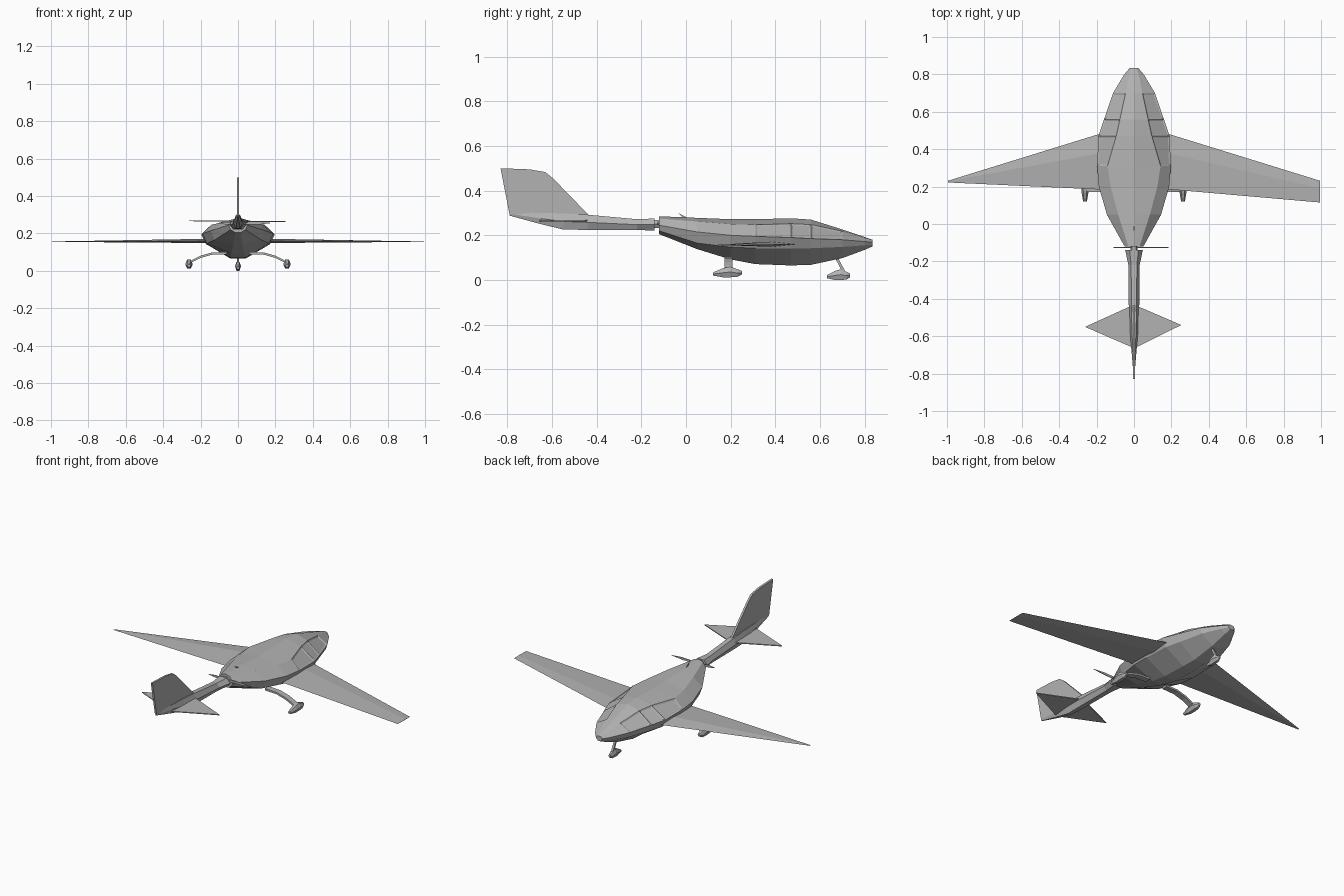
import bpy, bmesh
from mathutils import Vector

if "Cube" in bpy.data.objects:
    bpy.data.objects.remove(bpy.data.objects["Cube"])

grey = bpy.data.materials.new("light grey paint")
grey.use_nodes = True
grey.diffuse_color = (0.45, 0.45, 0.45, 1)
grey.node_tree.nodes["Principled BSDF"].inputs["Base Color"].default_value = (0.45, 0.45, 0.45, 1)


def finish(name, bm):
    bmesh.ops.recalc_face_normals(bm, faces=bm.faces)
    mesh = bpy.data.meshes.new(name)
    bm.to_mesh(mesh)
    bm.free()
    mesh.materials.append(grey)
    obj = bpy.data.objects.new(name, mesh)
    bpy.context.collection.objects.link(obj)
    return obj


def loft(name, rings, inset=None):
    """Skin closed rings of points, capping both ends."""
    bm = bmesh.new()
    rows = [[bm.verts.new(p) for p in ring] for ring in rings]
    n = len(rows[0])
    for a, b in zip(rows, rows[1:]):
        for i in range(n):
            bm.faces.new((a[i], a[(i + 1) % n], b[(i + 1) % n], b[i]))
    bm.faces.new(rows[0])
    bm.faces.new(rows[-1])
    bmesh.ops.recalc_face_normals(bm, faces=bm.faces)
    if inset:
        windows = [f for f in bm.faces if inset(f.calc_center_median(), f.normal)]
        bmesh.ops.inset_individual(bm, faces=windows, thickness=0.012, depth=-0.004)
    return finish(name, bm)


def mirrored_ring(y, half):
    """Full ring from a right half listed from top centre to keel."""
    right = [Vector((x, y, z)) for x, z in half]
    left = [Vector((-x, y, z)) for x, z in reversed(half) if x > 0]
    return right + left


def plate(name, outline, thickness, axis):
    """Flat panel centred on its outline, thickened along one axis."""
    offset = Vector(axis) * thickness / 2
    return loft(name, [[Vector(p) + s * offset for p in outline] for s in (-1, 1)])


def box_ring(y, w, low, high, x=0):
    m = (low + high) / 2
    return [Vector((x + a, y, z)) for a, z in
            ((0.5 * w, high), (w, m), (0.5 * w, low), (-0.5 * w, low), (-w, m), (-0.5 * w, high))]


# Fuselage: station, top height, shoulder, widest line, lower chine, keel
stations = [
    (-0.12, 0.285, (0.030, 0.275), (0.050, 0.245), (0.040, 0.220), (0.015, 0.205)),
    (0.05, 0.278, (0.085, 0.262), (0.145, 0.215), (0.125, 0.165), (0.025, 0.138)),
    (0.20, 0.272, (0.125, 0.250), (0.188, 0.200), (0.165, 0.147), (0.035, 0.092)),
    (0.31, 0.272, (0.142, 0.247), (0.197, 0.195), (0.170, 0.142), (0.040, 0.071)),
    (0.47, 0.276, (0.095, 0.252), (0.190, 0.190), (0.165, 0.140), (0.040, 0.065)),
    (0.56, 0.270, (0.075, 0.248), (0.160, 0.185), (0.140, 0.142), (0.035, 0.068)),
    (0.70, 0.226, (0.045, 0.218), (0.112, 0.180), (0.100, 0.148), (0.025, 0.098)),
    (0.80, 0.192, (0.025, 0.189), (0.052, 0.172), (0.045, 0.155), (0.015, 0.135)),
    (0.835, 0.180, (0.012, 0.179), (0.022, 0.169), (0.018, 0.159), (0.008, 0.150)),
]
loft("fuselage", [mirrored_ring(s[0], [(0, s[1]), *s[2:]]) for s in stations],
     lambda c, n: 0.35 < c.y < 0.7 and 0.2 < c.z < 0.235 and abs(c.x) > 0.08)

# Tail boom and shaft
loft("tail_boom", [box_ring(y, w, lo, hi) for y, w, lo, hi in (
    (-0.14, 0.047, 0.222, 0.275), (-0.22, 0.030, 0.223, 0.272),
    (-0.44, 0.028, 0.224, 0.292), (-0.55, 0.023, 0.226, 0.298),
    (-0.65, 0.016, 0.250, 0.300), (-0.79, 0.004, 0.288, 0.304))])
loft("propeller_shaft", [box_ring(y, 0.02, 0.232, 0.268) for y in (-0.15, -0.11)])

# Tail fin and tailplane
plate("tail_fin", [(0, -0.43, 0.285), (0, -0.595, 0.455), (0, -0.63, 0.483), (0, -0.70, 0.495),
                   (0, -0.83, 0.50), (0, -0.79, 0.295), (0, -0.60, 0.27)], 0.012, (1, 0, 0))
plate("tailplane", [(0.02, -0.44, 0.265), (0.253, -0.54, 0.263), (0.02, -0.655, 0.265),
                    (-0.02, -0.655, 0.265), (-0.262, -0.55, 0.268), (-0.02, -0.44, 0.265)],
      0.005, (0, 0, 1))


# Wings: tapered four-point sections from root to tip
def wing_ring(x, front, back, z, thick):
    ridge = front + (back - front) * 0.35
    return [Vector((x, y, z + h)) for y, h in
            ((front, 0), (ridge, thick / 2), (back, 0), (ridge, -thick / 2))]


for name, side, tip_back in (("left_wing", 1, 0.115), ("right_wing", -1, 0.222)):
    loft(name, [wing_ring(side * 0.10, 0.51, 0.18, 0.16, 0.026),
                wing_ring(side * 0.19, 0.48, 0.185, 0.16, 0.022),
                wing_ring(side * 0.995, 0.231, tip_back, 0.156, 0.002)])

# Propeller blades
for name, side, reach in (("left_blade", 1, 0.185), ("right_blade", -1, 0.11)):
    plate(name, [(0, -0.125, 0.258), (side * reach * 0.6, -0.125, 0.262),
                 (side * reach, -0.125, 0.256), (side * reach * 0.6, -0.125, 0.248),
                 (0, -0.125, 0.246)], 0.004, (0, 1, 0))


# Landing gear legs and wheel fairings
def fairing(name, x, back, front, w, low, high):
    span = front - back
    loft(name, [box_ring(back + span * t, w * s, low + a, low + (high - low) * h, x)
                for t, s, a, h in ((0, 0.5, 0.008, 0.45), (0.35, 0.9, 0, 0.85), (0.6, 1, 0, 1),
                                   (0.85, 0.9, 0.002, 0.75), (1, 0.4, 0.012, 0.6))])


def leg(name, path, depth, height):
    loft(name, [[Vector((x, y + a, z + b)) for a, b in
                 ((-depth, -height), (depth, -height), (depth, height), (-depth, height))]
                for x, y, z in path])


for name, side in (("left", 1), ("right", -1)):
    leg(name + "_main_leg", [(side * x, 0.19, z) for x, z in
                             ((0.06, 0.095), (0.14, 0.092), (0.20, 0.075), (0.235, 0.058), (0.265, 0.04))],
        0.018, 0.006)
    fairing(name + "_wheel_fairing", side * 0.262, 0.12, 0.25, 0.02, 0.012, 0.06)

loft("nose_leg", [[Vector((a, y + b, z)) for a, b in
                   ((-0.006, -0.007), (0.006, -0.007), (0.006, 0.007), (-0.006, 0.007))]
                  for y, z in ((0.665, 0.115), (0.71, 0.03))])
fairing("nose_wheel_fairing", 0, 0.63, 0.735, 0.016, 0.0, 0.048)

# Small swept aerial on the rear deck
plate("aerial", [(0, 0.01, 0.276), (0, -0.035, 0.300), (0, -0.01, 0.276)], 0.004, (1, 0, 0))
